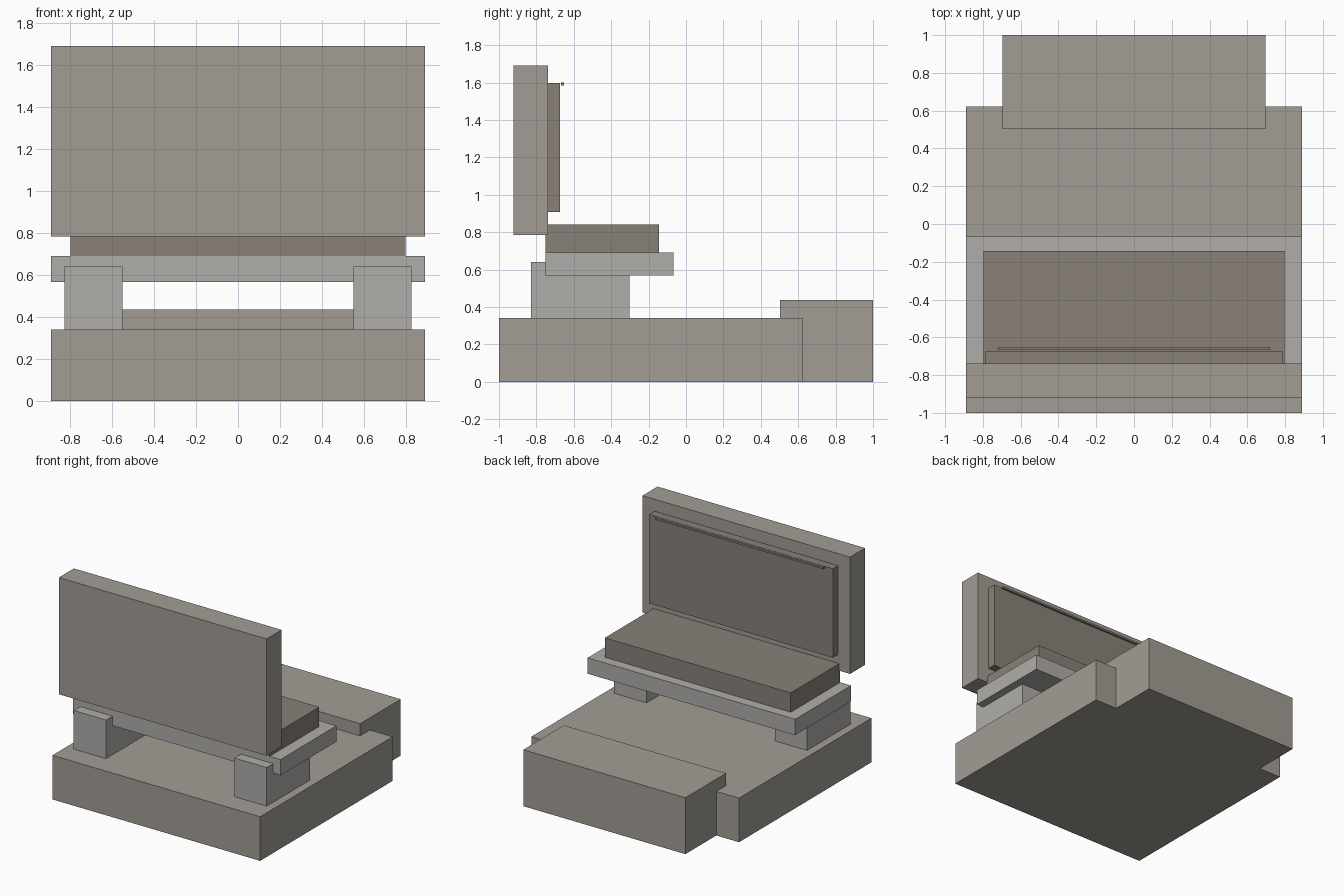
import bpy

if "Cube" in bpy.data.objects:
    bpy.data.objects.remove(bpy.data.objects["Cube"])


def material(name, rgb):
    m = bpy.data.materials.new(name)
    m.diffuse_color = (*rgb, 1)
    m.use_nodes = True
    m.node_tree.nodes["Principled BSDF"].inputs["Base Color"].default_value = m.diffuse_color
    return m


SHELL = material("warm_grey", (0.36, 0.34, 0.30))
FRAME = material("light_grey", (0.43, 0.42, 0.40))
PAD = material("dark_grey", (0.25, 0.22, 0.19))


def box(name, x, y, z, mat):
    """Box spanning the (min, max) range on each axis."""
    bpy.ops.mesh.primitive_cube_add(size=1, location=[(a + b) / 2 for a, b in (x, y, z)])
    ob = bpy.context.object
    ob.name = name
    ob.scale = [b - a for a, b in (x, y, z)]
    bpy.ops.object.transform_apply(location=False, rotation=False, scale=True)
    ob.data.materials.append(mat)
    return ob


# Platform and the raised footrest at its far end
box("base", (-0.89, 0.89), (-1.0, 0.622), (0, 0.342), SHELL)
box("footrest", (-0.695, 0.695), (0.503, 1.0), (0, 0.437), SHELL)

# Seat supports, one on each side
for side, name in ((-1, "left_support"), (1, "right_support")):
    x = sorted((side * 0.55, side * 0.827))
    box(name, x, (-0.83, -0.302), (0.342, 0.641), FRAME)

# Seat
box("seat_pan", (-0.89, 0.89), (-0.75, -0.066), (0.567, 0.69), FRAME)
box("seat_cushion", (-0.797, 0.797), (-0.75, -0.144), (0.69, 0.84), PAD)

# Backrest with its pad and thin trim strip
box("backrest", (-0.89, 0.89), (-0.922, -0.738), (0.785, 1.69), SHELL)
box("back_pad", (-0.787, 0.787), (-0.738, -0.673), (0.908, 1.597), PAD)
box("trim_strip", (-0.72, 0.72), (-0.667, -0.651), (1.584, 1.599), PAD)
